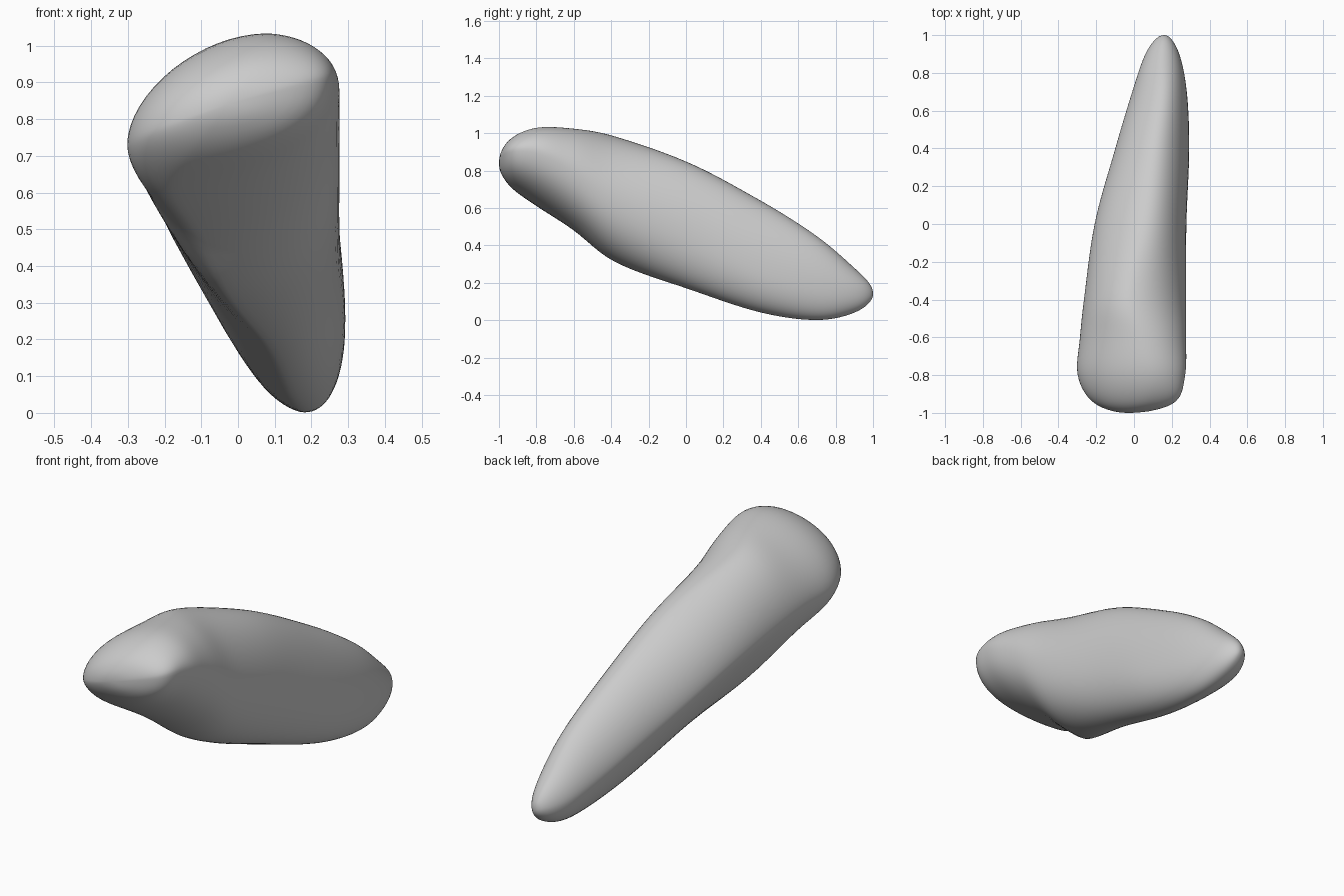
import bpy, bmesh, math

default_cube = bpy.data.objects.get("Cube")
if default_cube:
    bpy.data.objects.remove(default_cube, do_unlink=True)

RINGS, SIDES = 72, 64

# Stations along the length:
# y, left x, right x, bottom z, top z, then where each extreme sits:
# z of left, z of right, x of top, x of bottom, fullness of the lower left
STATIONS = [
    (-1, -.03, -.03, .84, .84, .84, .84, -.03, -.03, 2),
    (-.95, -.21, .21, .725, .96, .78, .9, .06, -.1, 2),
    (-.8, -.3, .272, .61, 1.03, .74, .9, .08, -.17, 1.9),
    (-.6, -.287, .277, .48, 1.025, .72, .8, .04, -.1, 1.6),
    (-.4, -.266, .277, .32, .99, .68, .65, -.02, -.03, 1.3),
    (0, -.21, .278, .17, .85, .56, .46, .06, .09, 1.3),
    (.4, -.1, .293, .04, .64, .38, .26, .11, .15, 1.4),
    (.7, -.01, .28, 0, .45, .24, .18, .15, .18, 1.6),
    (.9, .06, .24, .04, .28, .16, .15, .15, .17, 2),
    (1, .16, .16, .14, .14, .14, .14, .16, .16, 2),
]
ANGLES = [math.acos(-s[0]) for s in STATIONS]


def slope(column, i):
    """Tangent of a station column at key i."""
    a, b = max(i - 1, 0), min(i + 1, len(STATIONS) - 1)
    return (STATIONS[b][column] - STATIONS[a][column]) / (ANGLES[b] - ANGLES[a])


def sample(column, angle):
    """Smooth cubic interpolation of a station column."""
    i = 0
    while i < len(ANGLES) - 2 and angle > ANGLES[i + 1]:
        i += 1
    span = ANGLES[i + 1] - ANGLES[i]
    t = (angle - ANGLES[i]) / span
    p, q = STATIONS[i][column], STATIONS[i + 1][column]
    ease = t * t * (3 - 2 * t)
    bend = span * t * (1 - t) * ((1 - t) * slope(column, i) - t * slope(column, i + 1))
    return p + (q - p) * ease + bend


def section(angle):
    """Rounded lopsided ring through its four extreme points."""
    left, right, bottom, top, left_z, right_z, top_x, bottom_x, fullness = (
        sample(c, angle) for c in range(1, 10))
    y = -math.cos(angle)
    corners = [  # start, end and fullness of each quarter, anticlockwise
        ((right, right_z), (top_x, top), 2.0),
        ((top_x, top), (left, left_z), 1.75),
        ((left, left_z), (bottom_x, bottom), fullness),
        ((bottom_x, bottom), (right, right_z), 2.2),
    ]
    ring = []
    for k, (start, end, power) in enumerate(corners):
        for j in range(SIDES // 4):
            a = j / (SIDES // 4) * math.pi / 2
            c = 1 - math.cos(a) ** (2 / power)
            s = math.sin(a) ** (2 / power)
            # the first axis to move alternates between quarters
            fx, fz = (c, s) if k % 2 == 0 else (s, c)
            ring.append((start[0] + (end[0] - start[0]) * fx, y,
                         start[1] + (end[1] - start[1]) * fz))
    return ring


# Loft the body between two pointed ends
bm = bmesh.new()
rings = [[bm.verts.new(p) for p in section(math.pi * r / RINGS)]
         for r in range(1, RINGS)]
for a, b in zip(rings, rings[1:]):
    for j in range(SIDES):
        n = (j + 1) % SIDES
        bm.faces.new((a[j], a[n], b[n], b[j]))
for ring, key in ((rings[0], STATIONS[0]), (rings[-1], STATIONS[-1])):
    tip = bm.verts.new((key[1], key[0], key[3]))
    for j in range(SIDES):
        bm.faces.new((ring[j], ring[(j + 1) % SIDES], tip))

# Soften the ridges between quarters
for step in range(3):
    bmesh.ops.smooth_vert(bm, verts=[v for ring in rings[3:-3] for v in ring], factor=.5,
                          use_axis_x=True, use_axis_y=True, use_axis_z=True)
bmesh.ops.recalc_face_normals(bm, faces=bm.faces)

mesh = bpy.data.meshes.new("tapered_stone")
bm.to_mesh(mesh)
bm.free()
stone = bpy.data.objects.new("tapered_stone", mesh)
bpy.context.collection.objects.link(stone)

# Plain grey surface
grey = bpy.data.materials.new("light_grey")
grey.use_nodes = True
colour = (.6, .6, .6, 1)
grey.diffuse_color = colour
grey.node_tree.nodes["Principled BSDF"].inputs["Base Color"].default_value = colour
mesh.materials.append(grey)

mesh.shade_smooth()
